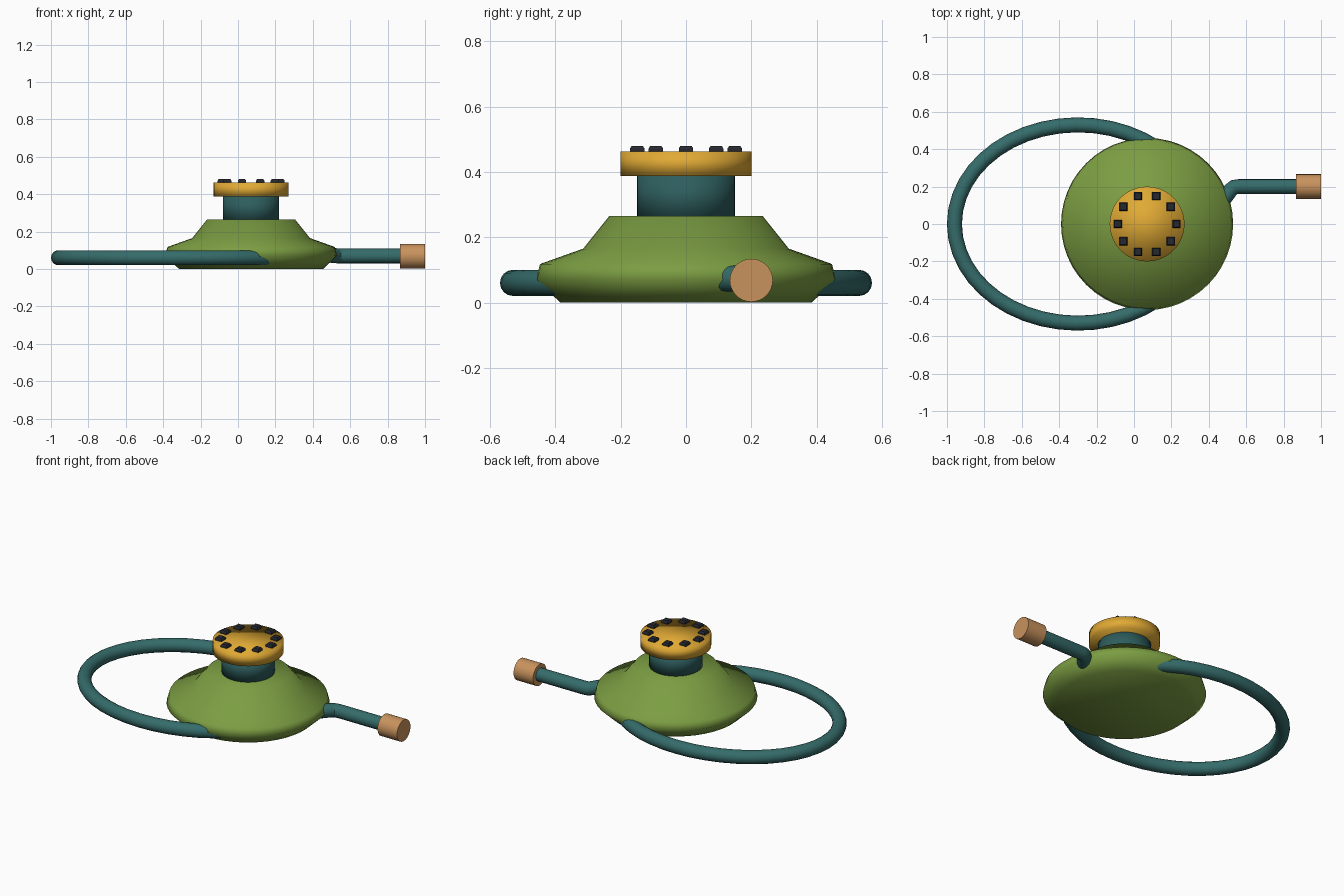
import bpy, bmesh
from math import sin, cos, pi, radians
from mathutils import Matrix, Vector

if "Cube" in bpy.data.objects:
    bpy.data.objects.remove(bpy.data.objects["Cube"])

CX = 0.07  # axis of the body


def material(name, rgb):
    m = bpy.data.materials.new(name)
    m.diffuse_color = (*rgb, 1)
    m.use_nodes = True
    m.node_tree.nodes["Principled BSDF"].inputs["Base Color"].default_value = m.diffuse_color
    return m


GREEN = material("green_paint", (0.2, 0.34, 0.055))
TEAL = material("teal_rubber", (0.035, 0.15, 0.145))
NECK = material("dark_teal", (0.027, 0.11, 0.11))
YELLOW = material("yellow_metal", (0.75, 0.4, 0.035))
COPPER = material("copper", (0.58, 0.29, 0.11))
BLACK = material("black_bolt", (0.02, 0.022, 0.03))


def add_object(name, bm, mat, smooth=True):
    bmesh.ops.recalc_face_normals(bm, faces=bm.faces)
    me = bpy.data.meshes.new(name)
    bm.to_mesh(me)
    bm.free()
    me.materials.append(mat)
    for p in me.polygons:
        p.use_smooth = smooth
    ob = bpy.data.objects.new(name, me)
    bpy.context.collection.objects.link(ob)
    return ob


def skin(bm, rings):
    """Join rings of points into a capped tube."""
    rings = [[bm.verts.new(p) for p in r] for r in rings]
    n = len(rings[0])
    for a, b in zip(rings, rings[1:]):
        for i in range(n):
            bm.faces.new((a[i], a[(i + 1) % n], b[(i + 1) % n], b[i]))
    bm.faces.new(rings[0])
    bm.faces.new(rings[-1])


def lathe(name, profile, mat, n=48):
    bm = bmesh.new()
    skin(bm, [[(CX + r * cos(2 * pi * i / n), r * sin(2 * pi * i / n), z)
               for i in range(n)] for r, z in profile])
    return add_object(name, bm, mat)


def tube(name, path, radius, mat, n=16):
    """Sweep a circle along a path, keeping its cross-section upright."""
    path = [Vector(p) for p in path]
    rings = []
    for i, p in enumerate(path):
        t = path[min(i + 1, len(path) - 1)] - path[max(i - 1, 0)]
        side = Vector((0, 0, 1)).cross(t).normalized()
        up = t.cross(side).normalized()
        rings.append([p + radius * (side * cos(2 * pi * k / n) + up * sin(2 * pi * k / n))
                      for k in range(n)])
    bm = bmesh.new()
    skin(bm, rings)
    return add_object(name, bm, mat)


def sharpen(ob, degrees=40):
    bpy.ops.object.select_all(action='DESELECT')
    ob.select_set(True)
    bpy.context.view_layer.objects.active = ob
    bpy.ops.object.shade_smooth_by_angle(angle=radians(degrees))


# Body, neck and cap
lathe("body", [(0.385, 0), (0.46, 0.07), (0.447, 0.118), (0.315, 0.165), (0.235, 0.265)], GREEN)
lathe("neck", [(0.15, 0.25), (0.15, 0.4)], NECK)
lathe("cap", [(0.2, 0.388), (0.2, 0.462)], YELLOW)

# Ring of square bolts with tapered tops
bm = bmesh.new()
for i in range(10):
    a = 2 * pi * i / 10
    x, y = CX + 0.157 * cos(a), 0.157 * sin(a)
    skin(bm, [[(x + sx * h, y + sy * h, z) for sx, sy in ((-1, -1), (1, -1), (1, 1), (-1, 1))]
              for h, z in ((0.022, 0.455), (0.022, 0.472), (0.017, 0.48))])
add_object("bolts", bm, BLACK, smooth=False)

# Hose loop, its ends running into the body
angles = [radians(34 + 292 * i / 36) for i in range(37)]
hose = tube("hose_loop", [(-0.3 + 0.66 * cos(a), 0.53 * sin(a), 0.06) for a in angles], 0.04, TEAL)
sharpen(hose)

# Outlet hose with a bend and a copper end fitting
outlet = tube("outlet_hose", [(0.44, 0.08, 0.075), (0.505, 0.165, 0.073), (0.515, 0.18, 0.072),
                              (0.535, 0.197, 0.07), (0.56, 0.2, 0.07), (0.9, 0.2, 0.07)], 0.04, TEAL)
sharpen(outlet)
fitting = tube("end_fitting", [(0.866, 0.2, 0.068), (1.0, 0.2, 0.068)], 0.066, COPPER, 32)
sharpen(fitting)
